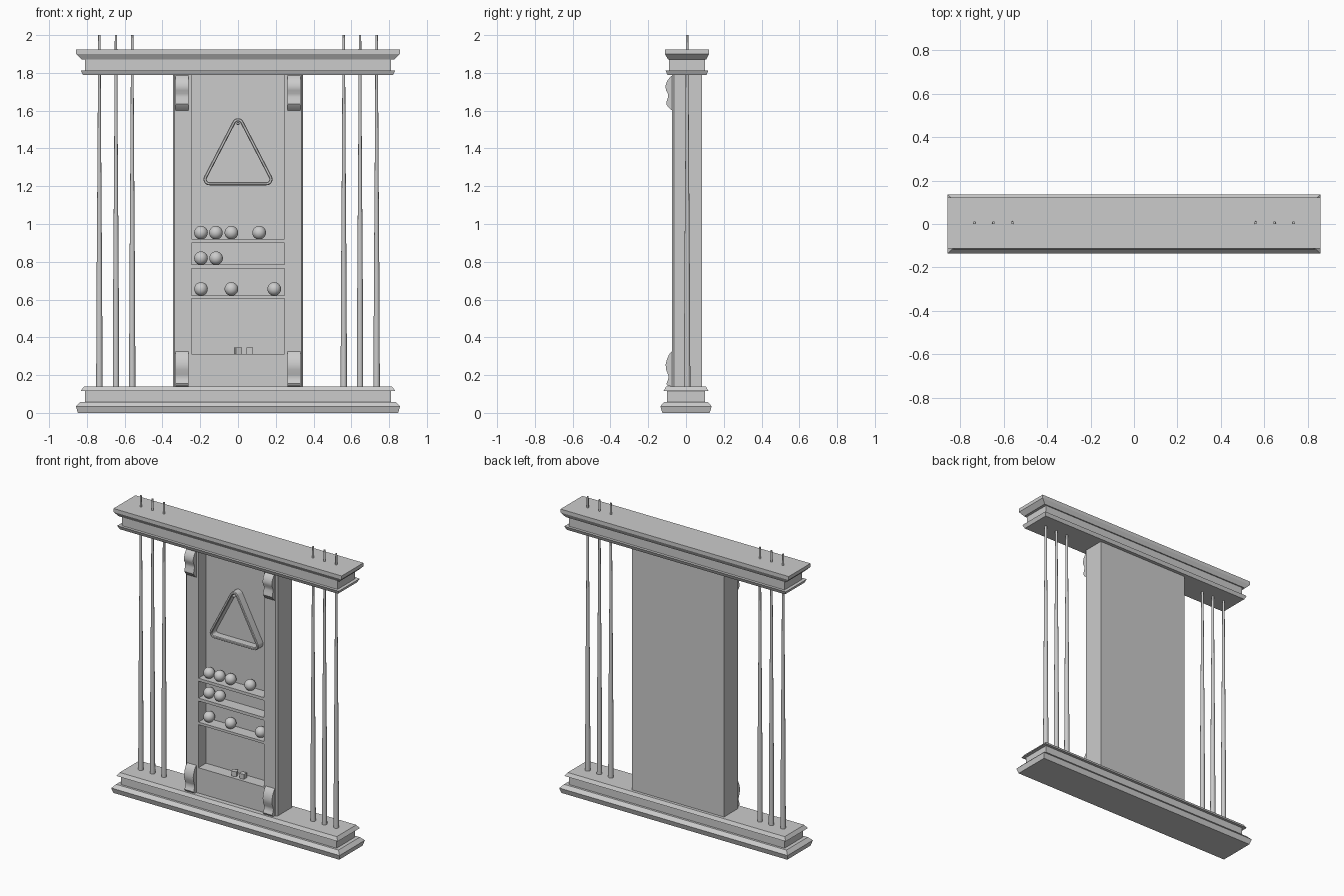
import bpy, bmesh, math

cube = bpy.data.objects.get("Cube")
if cube:
    bpy.data.objects.remove(cube, do_unlink=True)

grey = bpy.data.materials.new("plain grey")
grey.use_nodes = True
grey.diffuse_color = (0.6, 0.6, 0.6, 1)
grey.node_tree.nodes["Principled BSDF"].inputs["Base Color"].default_value = (0.6, 0.6, 0.6, 1)


def finish(name, bm, smooth=False):
    bmesh.ops.recalc_face_normals(bm, faces=bm.faces)
    mesh = bpy.data.meshes.new(name)
    bm.to_mesh(mesh)
    bm.free()
    mesh.materials.append(grey)
    obj = bpy.data.objects.new(name, mesh)
    bpy.context.collection.objects.link(obj)
    if smooth:
        bpy.ops.object.select_all(action='DESELECT')
        obj.select_set(True)
        bpy.context.view_layer.objects.active = obj
        bpy.ops.object.shade_smooth_by_angle(angle=math.radians(35))
    return obj


def loft(name, rings, closed=False, smooth=False):
    """Skin a list of equal point loops; cap the ends unless closed."""
    bm = bmesh.new()
    loops = [[bm.verts.new(p) for p in ring] for ring in rings]
    pairs = list(zip(loops, loops[1:]))
    if closed:
        pairs.append((loops[-1], loops[0]))
    else:
        bm.faces.new(loops[0])
        bm.faces.new(loops[-1])
    for a, b in pairs:
        for i in range(len(a)):
            j = (i + 1) % len(a)
            bm.faces.new((a[i], a[j], b[j], b[i]))
    return finish(name, bm, smooth)


def box(name, x0, x1, y0, y1, z0, z1):
    return loft(name, [[(x0, y0, z), (x1, y0, z), (x1, y1, z), (x0, y1, z)] for z in (z0, z1)])


def moulding(name, steps):
    """Stack of rectangles: half width, front, back, height."""
    return loft(name, [[(-w, f, z), (w, f, z), (w, b, z), (-w, b, z)] for w, f, b, z in steps])


# Base plinth and crown
moulding("base", [
    (0.848, -0.125, 0.125, 0), (0.858, -0.136, 0.136, 0.035), (0.835, -0.115, 0.115, 0.058),
    (0.81, -0.1, 0.1, 0.058), (0.81, -0.1, 0.1, 0.117),
    (0.832, -0.118, 0.118, 0.117), (0.815, -0.105, 0.105, 0.14)])
moulding("crown", [
    (0.82, -0.098, 0.108, 1.788), (0.832, -0.108, 0.118, 1.812),
    (0.81, -0.09, 0.1, 1.812), (0.81, -0.09, 0.1, 1.872),
    (0.828, -0.095, 0.108, 1.872), (0.857, -0.112, 0.122, 1.9), (0.857, -0.112, 0.122, 1.924)])

# Cabinet body with two stiles around a deep recess
FRONT, RECESS, BACK = -0.075, 0.008, 0.085
half = [(0.246, RECESS), (0.246, FRONT), (0.335, FRONT), (0.345, FRONT + 0.012), (0.345, BACK)]
section = half + [(-x, y) for x, y in reversed(half)]
loft("cabinet", [[(x, y, z) for x, y in section] for z in (0.13, 1.8)])

# Shelves and bottom rail
for i, (low, high) in enumerate([(0.9, 0.92), (0.765, 0.785), (0.605, 0.622)]):
    box(f"shelf_{i + 1}", -0.248, 0.248, FRONT + 0.002, RECESS + 0.01, low, high)
box("bottom_rail", -0.248, 0.248, FRONT + 0.002, RECESS + 0.01, 0.13, 0.312)

# Scroll brackets on the stiles, S-shaped from the side
upper = [(0.0, 1.785), (0.012, 1.775), (0.026, 1.755), (0.034, 1.73), (0.031, 1.708), (0.021, 1.69),
         (0.02, 1.672), (0.027, 1.65), (0.029, 1.634), (0.02, 1.62), (0.0, 1.602)]
lower = [(0.0, 0.325), (0.014, 0.31), (0.026, 0.285), (0.033, 0.255), (0.03, 0.228), (0.02, 0.203),
         (0.017, 0.188), (0.022, 0.17), (0.029, 0.155), (0.022, 0.143), (0.0, 0.14)]
for level, profile in (("upper", upper), ("lower", lower)):
    outline = [(0.0 - 0.01, profile[0][1])] + profile + [(-0.01, profile[-1][1])]
    for side, s in (("left", 1), ("right", -1)):
        loft(f"{level}_bracket_{side}",
             [[(s * x, FRONT - d, z) for d, z in outline] for x in (0.261, 0.33)], smooth=True)


# Triangular rack with rounded corners, hung on a peg
def rack_outline(radius, y):
    tilt = math.degrees(math.atan2(0.153, 0.295))
    corners = [(0, 1.528, tilt, 180 - tilt), (-0.151, 1.237, 180 - tilt, 270), (0.151, 1.237, 270, 360 + tilt)]
    pts = []
    for cx, cz, a0, a1 in corners:
        for k in range(9):
            a = math.radians(a0 + (a1 - a0) * k / 8)
            pts.append((cx + radius * math.cos(a), y, cz + radius * math.sin(a)))
    return pts


loft("triangle_rack", [rack_outline(r, y) for r, y in [
    (0.032, RECESS), (0.032, -0.042), (0.028, -0.047), (0.019, -0.047), (0.015, -0.042), (0.015, RECESS)]],
    closed=True, smooth=True)


def circle(cx, cy, r, n):
    return [(cx + r * math.cos(2 * math.pi * k / n), cy + r * math.sin(2 * math.pi * k / n)) for k in range(n)]


loft("rack_peg", [[(x, y, z) for x, z in circle(0, 1.532, r, 12)]
                  for y, r in ((RECESS + 0.005, 0.009), (-0.05, 0.009), (-0.056, 0.005))], smooth=True)

# Balls resting on the shelves
R = 0.036
rows = [(0.92, (-0.196, -0.117, -0.035, 0.112)), (0.785, (-0.196, -0.116)), (0.622, (-0.196, -0.035, 0.192))]
count = 0
for top, xs in rows:
    for x in xs:
        count += 1
        bm = bmesh.new()
        bmesh.ops.create_uvsphere(bm, u_segments=24, v_segments=14, radius=R)
        bmesh.ops.translate(bm, verts=bm.verts, vec=(x, -0.03, top + R - 0.002))
        finish(f"ball_{count}", bm, smooth=True)

# Chalk cubes, the first one turned
for i, (x, turn) in enumerate([(0.0, 0.3), (0.063, 0.0)]):
    chalk = box(f"chalk_{i + 1}", -0.017, 0.017, -0.017, 0.017, 0, 0.034)
    chalk.location = (x, -0.035, 0.311)
    chalk.rotation_euler.z = turn

# Tapered cues passing through the crown
for side, s in (("left", 1), ("right", -1)):
    for i, x in enumerate((0.56, 0.646, 0.734)):
        loft(f"cue_{side}_{i + 1}", [[(px, py, z) for px, py in circle(s * x, 0.006, r, 16)]
             for z, r in ((0.135, 0.017), (0.7, 0.0145), (1.4, 0.0095), (1.97, 0.0065), (2.0, 0.006))], smooth=True)
